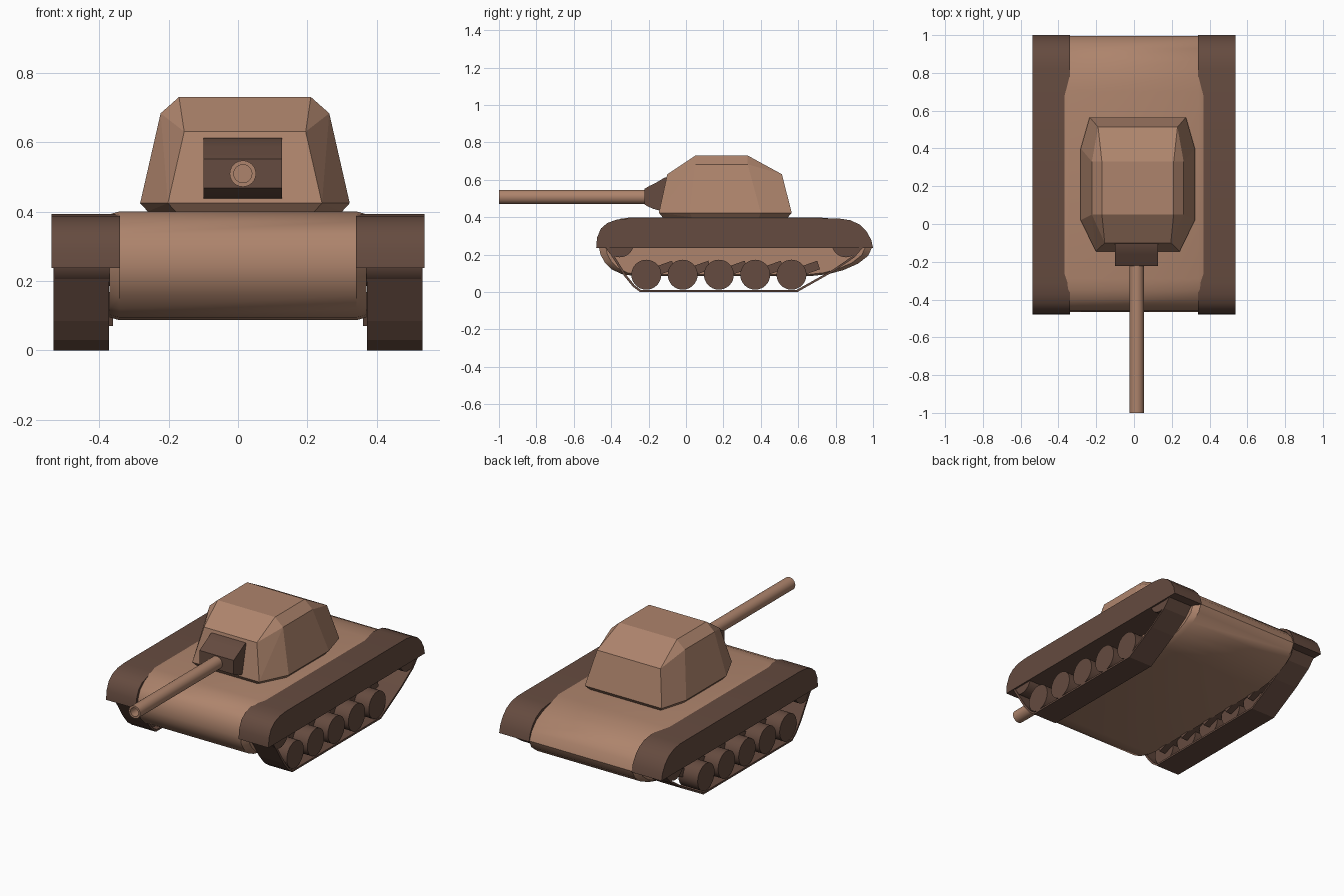
import bpy, bmesh, math
from mathutils import Vector, Matrix

if "Cube" in bpy.data.objects:
    bpy.data.objects.remove(bpy.data.objects["Cube"])


def material(name, rgb):
    m = bpy.data.materials.new(name)
    m.diffuse_color = (*rgb, 1)
    m.use_nodes = True
    m.node_tree.nodes["Principled BSDF"].inputs["Base Color"].default_value = m.diffuse_color
    return m


TAN = material("tan", (0.42, 0.23, 0.15))
DARK = material("dark_brown", (0.13, 0.07, 0.05))


def finish(name, bm, mat, angle=None):
    bmesh.ops.recalc_face_normals(bm, faces=bm.faces)
    me = bpy.data.meshes.new(name)
    bm.to_mesh(me)
    bm.free()
    ob = bpy.data.objects.new(name, me)
    bpy.context.collection.objects.link(ob)
    me.materials.append(mat)
    if angle:
        bpy.ops.object.select_all(action='DESELECT')
        bpy.context.view_layer.objects.active = ob
        ob.select_set(True)
        bpy.ops.object.shade_smooth_by_angle(angle=math.radians(angle))
    return ob


def loft(name, profile, sections, mat, angle=None):
    """Sweep a (y, z) profile along x; sections are (x, inset factor)."""
    bm = bmesh.new()
    n = len(profile)
    cy = (min(p[0] for p in profile) + max(p[0] for p in profile)) / 2
    cz = (min(p[1] for p in profile) + max(p[1] for p in profile)) / 2
    rings = [[bm.verts.new((x, cy + (y - cy) * s, cz + (z - cz) * s)) for y, z in profile]
             for x, s in sections]
    for a, b in zip(rings, rings[1:]):
        for i in range(n):
            bm.faces.new((a[i], a[(i + 1) % n], b[(i + 1) % n], b[i]))
    bm.faces.new(rings[0])
    bm.faces.new(rings[-1])
    return finish(name, bm, mat, angle)


def wheel(name, x0, x1, y, z, r):
    bm = bmesh.new()
    bmesh.ops.create_cone(bm, cap_ends=True, segments=32, radius1=r, radius2=r, depth=abs(x1 - x0),
                          matrix=Matrix.Translation(((x0 + x1) / 2, y, z)) @ Matrix.Rotation(math.pi / 2, 4, 'Y'))
    return finish(name, bm, DARK, 40)


# Hull with rounded ends and slightly chamfered sides
hull = [(-.465, .24), (-.46, .29), (-.44, .335), (-.40, .372), (-.35, .392), (-.29, .40),
        (.70, .40), (.79, .392), (.87, .37), (.93, .34), (.975, .29), (.995, .24),
        (.975, .195), (.92, .152), (.84, .117), (.76, .096), (.68, .087),
        (-.28, .087), (-.34, .095), (-.395, .12), (-.435, .16), (-.457, .20)]
loft("hull", hull, [(-.37, .95), (-.342, 1), (.342, 1), (.37, .95)], TAN, 35)

# Running gear and fenders on both sides
fender = [(-.48, .237), (-.476, .29), (-.455, .34), (-.42, .37), (-.37, .387), (-.31, .393),
          (.82, .393), (.88, .384), (.93, .36), (.965, .325), (.99, .28), (1.0, .237)]
belt_out = [(-.44, .26), (-.33, .085), (-.285, .03), (-.245, 0), (.595, 0), (.79, .11), (.90, .185), (.965, .26)]
belt_in = [(.95, .265), (.89, .192), (.785, .12), (.59, .011), (-.24, .011), (-.275, .037), (-.32, .092), (-.428, .265)]
for side, s in (("left", -1), ("right", 1)):
    loft(f"fender_{side}", fender, [(s * .34, 1), (s * .538, 1)], DARK, 30)
    loft(f"track_{side}", belt_out + belt_in, [(s * .372, 1), (s * .532, 1)], DARK)
    for i in range(5):
        y = -.212 + i * .194
        wheel(f"road_wheel_{side}_{i + 1}", s * .40, s * .528, y, .093, .08)
        # Sloping suspension arm behind each wheel
        d = Vector((.15, .052)).normalized()
        p = Vector((-d.y, d.x)) * .024
        a, b = Vector((y, .093)), Vector((y + .145, .145))
        loft(f"suspension_arm_{side}_{i + 1}", [a - p, b - p, b + p, a + p],
             [(s * .36, 1), (s * .43, 1)], DARK)
    for end, y in (("front", -.355), ("rear", .855)):
        wheel(f"{end}_sprocket_{side}", s * .36, s * .528, y, .262, .076)

# Faceted turret, slightly off centre
CX = .02
half = [(.20, -.125, .40), (.28, .03, .40), (.28, .39, .40), (.235, .545, .40),
        (.222, -.145, .424), (.302, .02, .424), (.302, .40, .424), (.255, .565, .424),
        (.175, -.10, .63), (.243, .05, .683), (.243, .33, .683), (.21, .513, .63),
        (.19, .05, .73), (.19, .33, .73)]
bm = bmesh.new()
for x, y, z in half:
    for s in (-1, 1):
        bm.verts.new((CX + s * x, y, z))
bmesh.ops.convex_hull(bm, input=bm.verts)
bmesh.ops.dissolve_limit(bm, angle_limit=math.radians(2), verts=bm.verts, edges=bm.edges)
finish("turret", bm, TAN)

# Gun mantlet
mantlet = [(-.222, .468), (-.222, .552), (-.195, .568), (-.16, .585), (-.115, .612), (-.05, .612),
           (-.05, .437), (-.145, .437), (-.175, .445), (-.20, .456)]
loft("gun_mantlet", mantlet, [(-.10, 1), (.127, 1)], DARK, 35)

# Hollow gun barrel
bm = bmesh.new()
N = 24
rings = []
for y, r in ((-.15, .038), (-1.0, .038), (-1.0, .026), (-.88, .026)):
    rings.append([bm.verts.new((.014 + r * math.cos(2 * math.pi * k / N), y,
                                .509 + r * math.sin(2 * math.pi * k / N))) for k in range(N)])
for a, b in zip(rings, rings[1:]):
    for k in range(N):
        bm.faces.new((a[k], a[(k + 1) % N], b[(k + 1) % N], b[k]))
bm.faces.new(rings[0])
bm.faces.new(rings[-1])
finish("gun_barrel", bm, TAN, 40)
